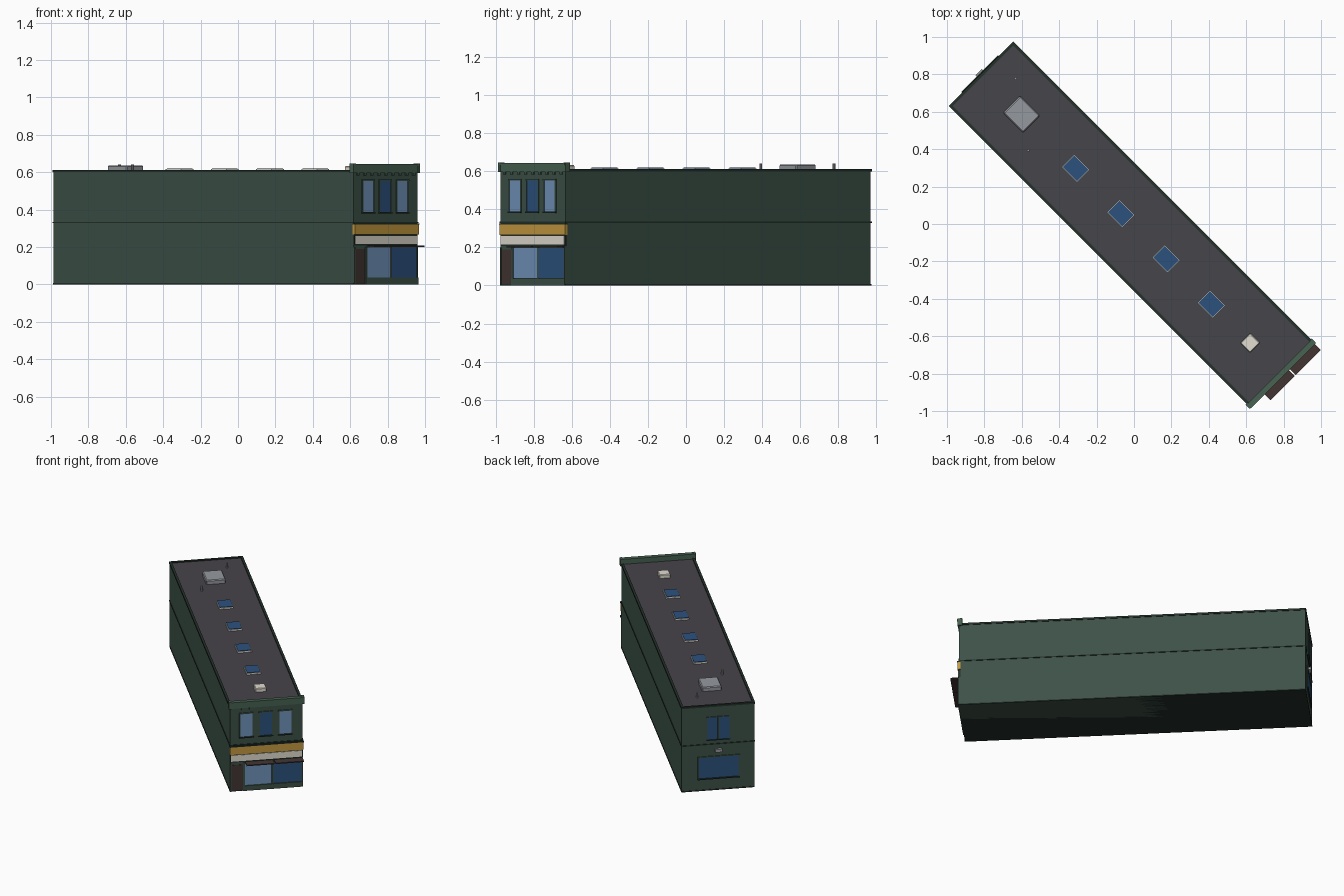
import bpy, math
from mathutils import Matrix

if "Cube" in bpy.data.objects:
    bpy.data.objects.remove(bpy.data.objects["Cube"])

ROT = Matrix.Rotation(math.radians(45), 4, 'Z')
L, R, F, B = -0.251, 0.230, -1.126, 1.143   # local wall limits: left, right, front, back
MID = (L + R) / 2


def material(name, rgb):
    m = bpy.data.materials.new(name)
    m.diffuse_color = (*[(c / 255) ** 2.2 for c in rgb], 1)
    m.use_nodes = True
    m.node_tree.nodes["Principled BSDF"].inputs["Base Color"].default_value = m.diffuse_color
    return m


green = material("green_wall", (63, 82, 72))
trim = material("green_trim", (72, 98, 82))
dark = material("dark_trim", (40, 52, 46))
roofing = material("roofing", (72, 70, 75))
glass = material("dark_glass", (48, 82, 125))
lit = material("light_glass", (112, 145, 185))
gold = material("gold", (195, 152, 65))
cream = material("cream", (225, 220, 208))
brown = material("brown", (68, 56, 54))
metal = material("metal", (148, 152, 157))


def box(name, x0, x1, y0, y1, z0, z1, mat, bevel=0):
    bpy.ops.mesh.primitive_cube_add(size=1)
    o = bpy.context.object
    o.name = name
    place = Matrix.Translation(((x0 + x1) / 2, (y0 + y1) / 2, (z0 + z1) / 2))
    o.data.transform(ROT @ place @ Matrix.Diagonal((x1 - x0, y1 - y0, z1 - z0, 1)))
    o.data.materials.append(mat)
    if bevel:
        m = o.modifiers.new("bevel", 'BEVEL')
        m.width, m.segments = bevel, 1
    return o


def front(name, x0, x1, z0, z1, out, mat):
    return box(name, x0, x1, F - out, F + 0.01, z0, z1, mat)


def back(name, x0, x1, z0, z1, out, mat):
    return box(name, x0, x1, B - 0.01, B + out, z0, z1, mat)


def framed(make, name, x0, x1, z0, z1, mat, f=0.008):
    # pane, raised surround, sill and lintel
    make(name + "_pane", x0, x1, z0, z1, 0.002, mat)
    for a, b in ((x0 - f, x0), (x1, x1 + f)):
        make(name + "_jamb", a, b, z0, z1, 0.005, green)
    make(name + "_lintel", x0 - f, x1 + f, z1, z1 + f, 0.006, green)
    make(name + "_sill", x0 - f, x1 + f, z0 - f, z0, 0.009, dark)


# main body and roof
box("walls", L, R, F, B, 0, 0.603, green)
box("roof_deck", L + .01, R - .01, F + .01, B - .01, 0.59, 0.606, roofing)
box("base_course", L - .002, R + .002, F - .002, B + .002, 0, 0.008, dark)
box("string_course", L - .004, R + .004, F - .004, B + .004, 0.328, 0.335, dark)
for a, b in ((L - .004, L + .012), (R - .012, R + .004)):
    box("side_coping", a, b, F, B + .004, 0.60, 0.613, dark)
box("back_coping", L, R, B - .012, B + .004, 0.60, 0.613, dark)

# cornice with end brackets and small dentils
box("cornice", L - .004, R + .004, F - .008, F + .016, 0.597, 0.632, trim)
box("cornice_cap", L - .006, R + .006, F - .012, F + .018, 0.632, 0.643, trim)
for a, b in ((L - .010, L + .006), (R - .006, R + .010)):
    box("cornice_end", a, b, F - .010, F + .022, 0.595, 0.646, trim)
for i in range(9):
    c = L + .03 + i * (R - L - .06) / 8
    front("dentil", c - .009, c + .009, 0.582, 0.597, 0.006, green)

# upper front windows
for c, mat in ((-.143, lit), (-.014, glass), (.115, lit)):
    framed(front, "upper_window", c - .04, c + .04, 0.388, 0.552, mat)

# fascia bands and canopies
front("gold_fascia", L - .001, R + .004, 0.266, 0.320, 0.009, gold)
front("gold_fascia_cap", L - .003, R + .006, 0.320, 0.326, 0.011, dark)
front("sign_board_back", L, R, 0.208, 0.266, 0.002, dark)
front("cream_sign_board", L + .006, R - .006, 0.216, 0.260, 0.006, cream)
for a, b in ((-.151, .033), (.041, .229)):
    front("canopy", a, b, 0.200, 0.207, 0.057, brown)

# shopfront with door, glazing, piers and plinth
front("door", -.244, -.166, 0.008, 0.188, 0.002, brown)
for a, b in ((L, -.244), (-.166, -.153), (.024, .034), (.222, R)):
    front("shop_pier", a, b, 0, 0.2, 0.006, green)
front("shop_glass_left", -.153, .024, 0.038, 0.198, 0.003, lit)
front("shop_glass_right", .034, .222, 0.038, 0.198, 0.003, glass)
front("shop_plinth", -.166, R, 0, 0.036, 0.007, green)

# rear windows and lamp box
framed(back, "rear_upper_window", -.087, -.018, 0.365, 0.525, glass, .004)
framed(back, "rear_upper_window", -.008, .061, 0.365, 0.525, glass, .004)
framed(back, "rear_lower_window", -.146, .116, 0.09, 0.238, glass)
back("rear_lamp_box", -.036, .010, 0.277, 0.298, 0.018, metal)

# roof lights
for i in range(4):
    y = 0.431 - i * 0.342
    box("skylight_curb", MID - .047, MID + .047, y - .058, y + .058, 0.60, 0.616, cream)
    box("skylight_glass", MID - .043, MID + .043, y - .054, y + .054, 0.61, 0.620, glass)

# roof equipment
box("roof_hatch", MID - .037, MID + .037, -.926, -.852, 0.60, 0.632, cream, .004)
box("air_unit", MID - .065, MID + .065, .765, .915, 0.60, 0.636, metal, .006)
for x, y in ((.102, .998), (-.121, .677)):
    bpy.ops.mesh.primitive_cylinder_add(vertices=10, radius=0.007, depth=0.04)
    pipe = bpy.context.object
    pipe.name = "vent_pipe"
    pipe.data.transform(ROT @ Matrix.Translation((x, y, 0.622)))
    pipe.data.materials.append(metal)
